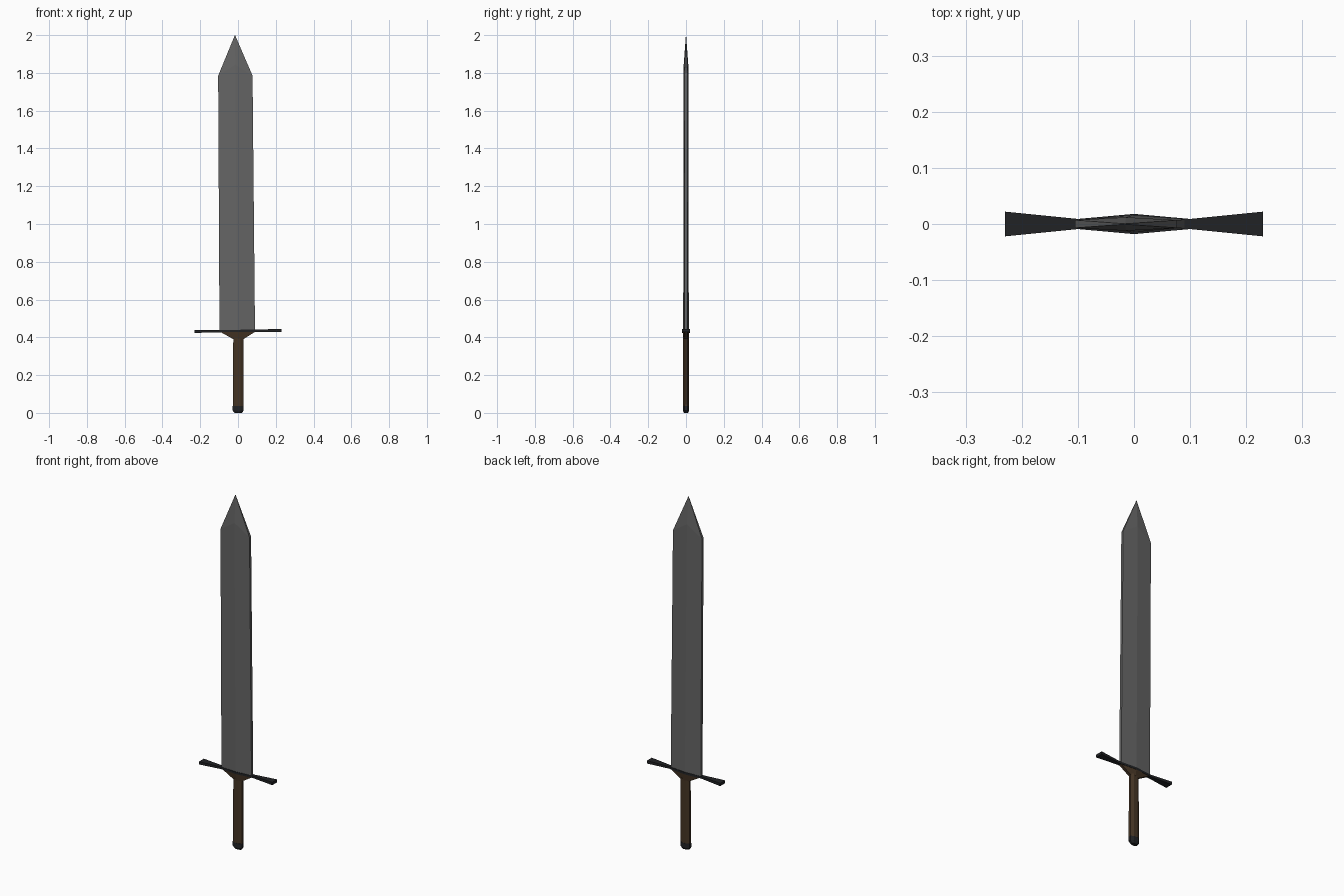
import bpy, bmesh
from math import cos, sin, pi

if "Cube" in bpy.data.objects:
    bpy.data.objects.remove(bpy.data.objects["Cube"])


def material(name, rgb):
    m = bpy.data.materials.new(name)
    m.diffuse_color = (*rgb, 1)
    m.use_nodes = True
    m.node_tree.nodes["Principled BSDF"].inputs["Base Color"].default_value = m.diffuse_color
    return m


def loft(name, rings, mat):
    """Bridge equal-sized rings of points and cap both ends."""
    bm = bmesh.new()
    loops = [[bm.verts.new(p) for p in ring] for ring in rings]
    n = len(loops[0])
    for a, b in zip(loops, loops[1:]):
        for i in range(n):
            j = (i + 1) % n
            bm.faces.new((a[i], a[j], b[j], b[i]))
    bm.faces.new(loops[0][::-1])
    bm.faces.new(loops[-1])
    bmesh.ops.remove_doubles(bm, verts=bm.verts, dist=1e-5)
    bmesh.ops.recalc_face_normals(bm, faces=bm.faces)
    me = bpy.data.meshes.new(name)
    bm.to_mesh(me)
    bm.free()
    me.materials.append(mat)
    ob = bpy.data.objects.new(name, me)
    bpy.context.collection.objects.link(ob)
    return ob


def hexagon(cx, hw, edge, ridge, z, ridge_z=None):
    """Flattened section: blunt edges at the sides, ridge in the middle."""
    rz = z if ridge_z is None else ridge_z
    return [(cx - hw, -edge, z), (cx, -ridge, rz), (cx + hw, -edge, z),
            (cx + hw, edge, z), (cx, ridge, rz), (cx - hw, edge, z)]


def octagon(cx, rx, ry, z):
    k = 1 / cos(pi / 8)
    return [(cx + rx * k * cos(pi / 8 + i * pi / 4),
             ry * k * sin(pi / 8 + i * pi / 4), z) for i in range(8)]


steel = material("steel", (0.13, 0.13, 0.13))
iron = material("dark_iron", (0.015, 0.016, 0.018))
leather = material("brown_leather", (0.06, 0.035, 0.018))

# Blade, leaning slightly to the left, with a pointed tip
loft("blade", [hexagon(-0.004, 0.094, 0.008, 0.015, 0.43),
               hexagon(-0.014, 0.091, 0.007, 0.012, 1.785, 1.845),
               hexagon(-0.016, 0.0005, 0.0005, 0.0005, 2.0)], steel)

# Crossguard, pinched beside the blade and wide at the ends
guard = []
for x, hy, hz in ((-0.23, 0.022, 0.008), (-0.1, 0.009, 0.006), (0, 0.018, 0.006),
                  (0.1, 0.009, 0.006), (0.23, 0.022, 0.008)):
    z = 0.434 + 0.012 * x
    guard.append([(x, -hy, z - hz), (x, hy, z - hz), (x, hy, z + hz), (x, -hy, z + hz)])
loft("crossguard", guard, iron)

# Flared collar under the guard
loft("collar", [hexagon(0.002, 0.026, 0.008, 0.016, 0.39),
                hexagon(-0.002, 0.094, 0.008, 0.017, 0.43)], leather)

# Grip and pommel
loft("grip", [octagon(0.001, 0.028, 0.016, 0.035),
              octagon(0.002, 0.027, 0.015, 0.40)], leather)
loft("pommel", [octagon(0.001, 0.02, 0.011, 0.0),
                octagon(0.001, 0.029, 0.017, 0.012),
                octagon(0.001, 0.029, 0.017, 0.037)], iron)
